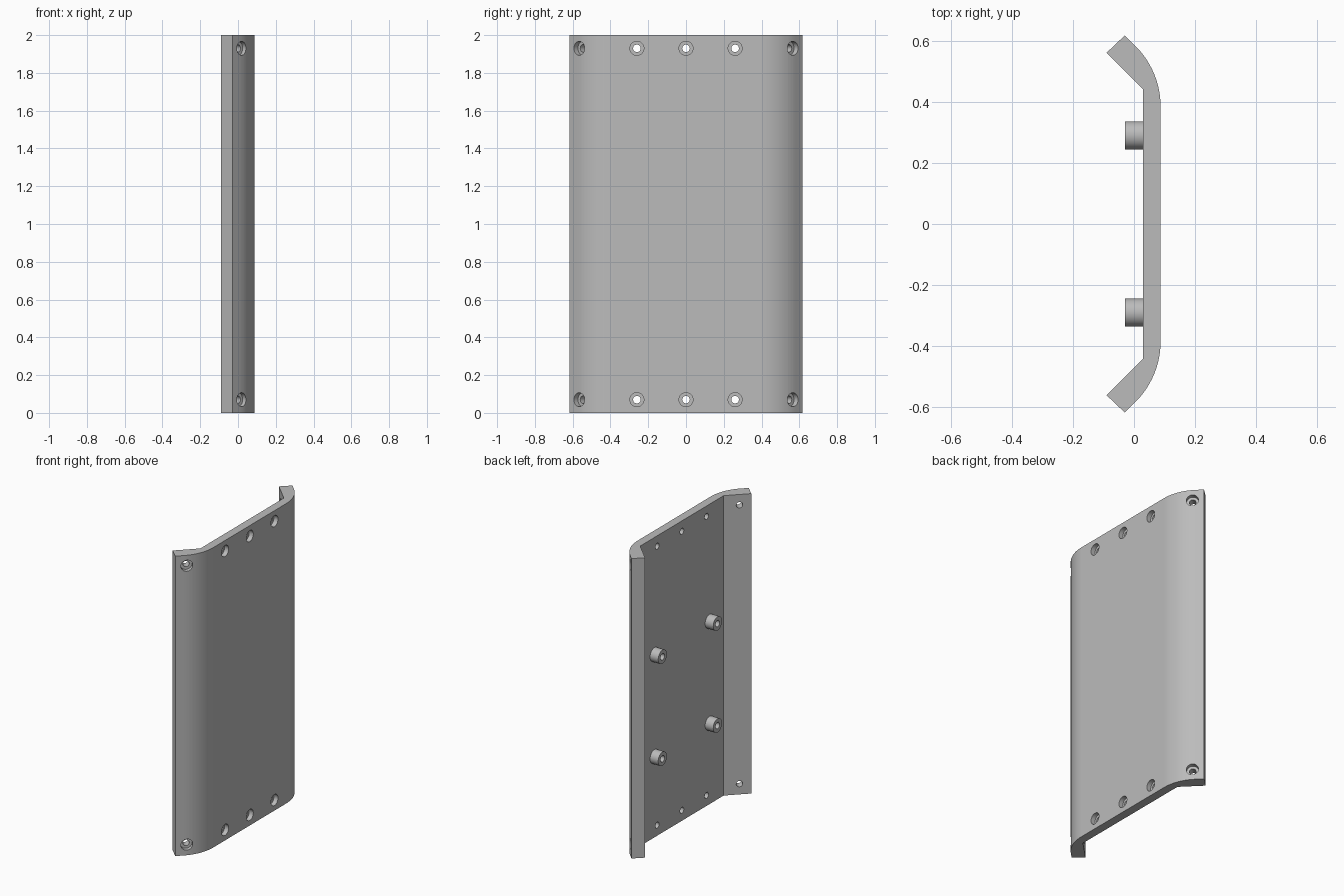
import bpy, bmesh
from math import sin, cos, pi, tan, radians
from mathutils import Vector

cube = bpy.data.objects.get("Cube")
if cube:
    bpy.data.objects.remove(cube, do_unlink=True)

grey = bpy.data.materials.new("light grey")
grey.use_nodes = True
colour = (0.5, 0.5, 0.5, 1)
grey.diffuse_color = colour
grey.node_tree.nodes["Principled BSDF"].inputs["Base Color"].default_value = colour

HEIGHT = 2.0
INNER, OUTER = 0.03, 0.087      # x of the two plate faces
CORNER, BEND = 0.50, 0.115      # outer corner y, tangent length of the bend


def make_object(name, bm):
    bmesh.ops.recalc_face_normals(bm, faces=bm.faces)
    mesh = bpy.data.meshes.new(name)
    bm.to_mesh(mesh)
    bm.free()
    mesh.materials.append(grey)
    obj = bpy.data.objects.new(name, mesh)
    bpy.context.collection.objects.link(obj)
    return obj


def lathe(bm, profile, origin, axis, sides=32):
    """Closed solid turned around axis; profile is (radius, distance) pairs."""
    turn = Vector(axis).to_track_quat('Z', 'Y')
    rings = []
    for r, d in profile:
        rings.append([bm.verts.new(Vector(origin) + turn @ Vector(
            (r * cos(2 * pi * i / sides), r * sin(2 * pi * i / sides), d)))
            for i in range(sides)])
    for a, b in zip(rings, rings[1:]):
        for i in range(sides):
            j = (i + 1) % sides
            bm.faces.new((a[i], a[j], b[j], b[i]))
    bm.faces.new(rings[0])
    bm.faces.new(rings[-1])


def smooth(obj):
    bpy.ops.object.select_all(action='DESELECT')
    obj.select_set(True)
    bpy.context.view_layer.objects.active = obj
    bpy.ops.object.shade_smooth_by_angle(angle=radians(30))
    weighted = obj.modifiers.new("even_shading", 'WEIGHTED_NORMAL')
    weighted.keep_sharp = True


# Bent plate: half outline mirrored in y, then extruded upwards
radius = BEND / tan(pi / 8)
half = [(OUTER - radius + radius * cos(a), CORNER - BEND + radius * sin(a))
        for a in (pi / 4 * i / 12 for i in range(13))]
half += [(-0.03, 0.617), (-0.09, 0.56), (INNER, 0.44)]
outline = half + [(x, -y) for x, y in reversed(half)]
bm = bmesh.new()
base = bm.faces.new([bm.verts.new((x, y, 0)) for x, y in outline])
grown = bmesh.ops.extrude_face_region(bm, geom=[base])
bmesh.ops.translate(bm, vec=(0, 0, HEIGHT), verts=[
    v for v in grown["geom"] if isinstance(v, bmesh.types.BMVert)])
plate = make_object("bent_plate", bm)

# Counterbored screw holes near both ends
bm = bmesh.new()
bore = [(0.037, 0.04), (0.037, -0.03), (0.02, -0.03), (0.02, -0.13)]
for z in (0.07, HEIGHT - 0.07):
    for y in (-0.26, 0, 0.26):
        lathe(bm, bore, (OUTER, y, z), (1, 0, 0))
    for side in (-1, 1):
        lathe(bm, bore, (0.02, side * 0.567, z), (1, side, 0))
cutter = make_object("screw_hole_cutter", bm)
cutter.hide_render = True
cut = plate.modifiers.new("screw_holes", 'BOOLEAN')
cut.operation = 'DIFFERENCE'
cut.solver = 'EXACT'
cut.object = cutter
bpy.context.view_layer.objects.active = plate
bpy.ops.object.modifier_apply(modifier=cut.name)
bpy.data.objects.remove(cutter, do_unlink=True)
smooth(plate)

# Four hollow standoffs on the inner face
post = [(0.046, 0), (0.046, 0.06), (0.021, 0.06), (0.021, 0.005)]
for level, z in (("lower", 0.54), ("upper", 1.22)):
    for side, y in (("front", -0.29), ("back", 0.29)):
        bm = bmesh.new()
        lathe(bm, post, (INNER, y, z), (-1, 0, 0))
        smooth(make_object(f"{level}_{side}_standoff", bm))
